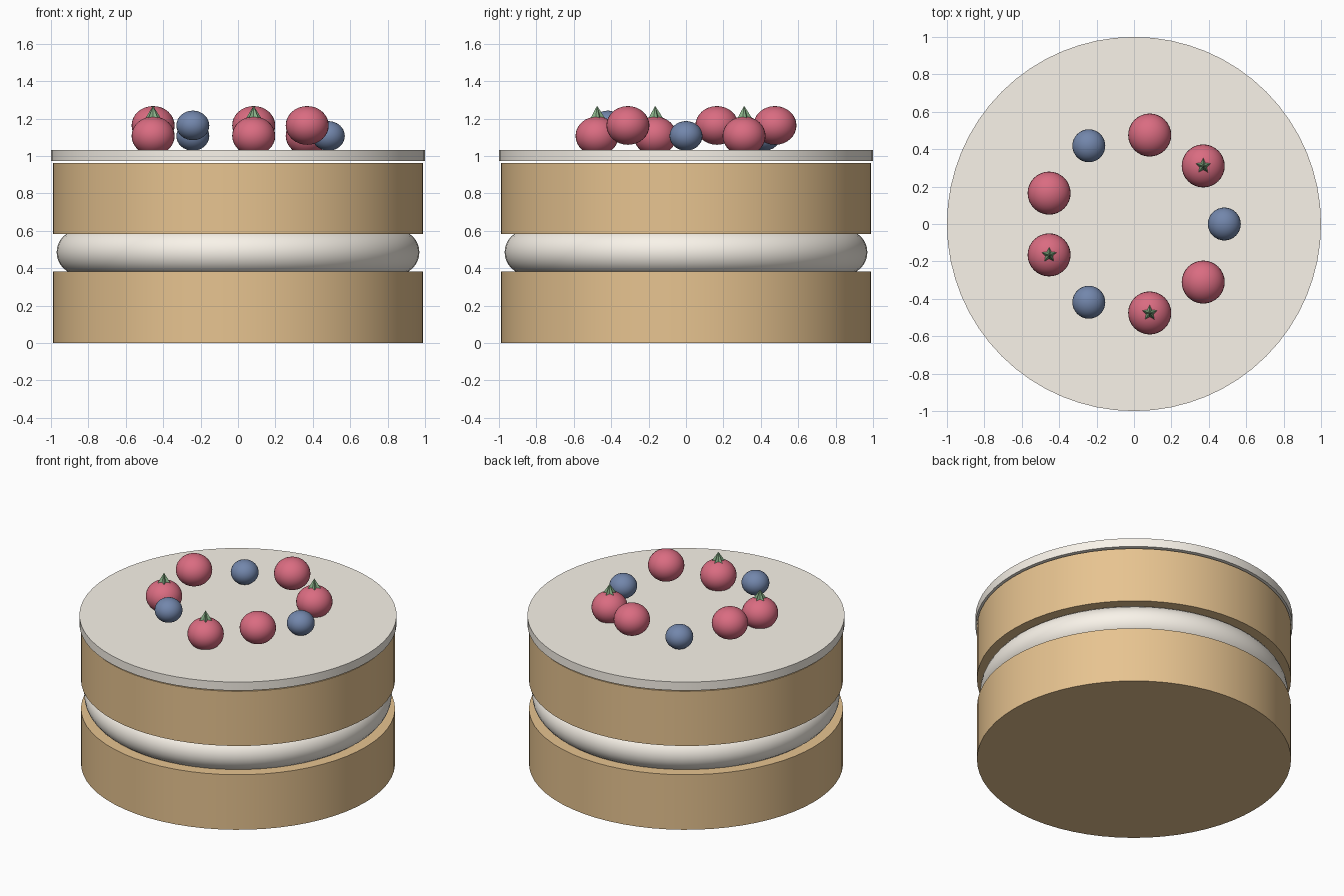
import bpy
from math import cos, sin, pi, radians

if "Cube" in bpy.data.objects:
    bpy.data.objects.remove(bpy.data.objects["Cube"])


def material(name, rgb):
    m = bpy.data.materials.new(name)
    m.diffuse_color = (*rgb, 1)
    m.use_nodes = True
    m.node_tree.nodes["Principled BSDF"].inputs["Base Color"].default_value = m.diffuse_color
    return m


SPONGE = material("sponge", (0.80, 0.55, 0.28))
CREAM = material("cream", (0.95, 0.90, 0.82))
RED = material("berry_red", (0.70, 0.15, 0.22))
BLUE = material("berry_blue", (0.17, 0.24, 0.41))
GREEN = material("leaf_green", (0.25, 0.45, 0.25))


def finish(name, mat, smooth=True):
    ob = bpy.context.object
    ob.name = name
    ob.data.materials.append(mat)
    if smooth:
        bpy.ops.object.shade_smooth_by_angle(angle=radians(40))
    return ob


def disc(name, radius, z0, z1, mat):
    bpy.ops.mesh.primitive_cylinder_add(vertices=64, radius=radius, depth=z1 - z0,
                                        location=(0, 0, (z0 + z1) / 2))
    finish(name, mat)


def berry(name, x, y, z, radius, mat):
    bpy.ops.mesh.primitive_uv_sphere_add(segments=32, ring_count=16, radius=radius,
                                         location=(x, y, z))
    finish(name, mat).scale.z = 0.9


def leaf_crown(name, x, y, z):
    # five-pointed star rising to a tip
    n = 10
    verts = [((0.052, 0.028)[i % 2] * cos(pi / 2 + 2 * pi * i / n),
              (0.052, 0.028)[i % 2] * sin(pi / 2 + 2 * pi * i / n), 0) for i in range(n)]
    verts.append((0, 0, 0.08))
    faces = [(i, (i + 1) % n, n) for i in range(n)] + [tuple(reversed(range(n)))]
    me = bpy.data.meshes.new(name)
    me.from_pydata(verts, [], faces)
    me.materials.append(GREEN)
    ob = bpy.data.objects.new(name, me)
    ob.location = (x, y, z)
    bpy.context.collection.objects.link(ob)


# Cake layers
disc("bottom_sponge", 0.99, 0, 0.383, SPONGE)
disc("top_sponge", 0.99, 0.583, 0.963, SPONGE)
disc("icing", 1.0, 0.973, 1.032, CREAM)

# Bulging cream filling
bpy.ops.mesh.primitive_torus_add(major_radius=0.85, minor_radius=0.12, major_segments=64,
                                 minor_segments=24, location=(0, 0, 0.485))
finish("cream_filling", CREAM)

# Ring of berries: every third is blue, alternating low and high
for i in range(9):
    a = radians(40 * i)
    x, y = 0.483 * cos(a), 0.483 * sin(a)
    low = i % 2 == 1 or i == 0
    z = 1.107 if low else 1.163
    if i % 3 == 0:
        berry(f"blueberry_{i}", x, y, z, 0.088, BLUE)
    else:
        berry(f"strawberry_{i}", x, y, z, 0.115, RED)
        if low:
            leaf_crown(f"leaf_{i}", x, y, 1.188)
